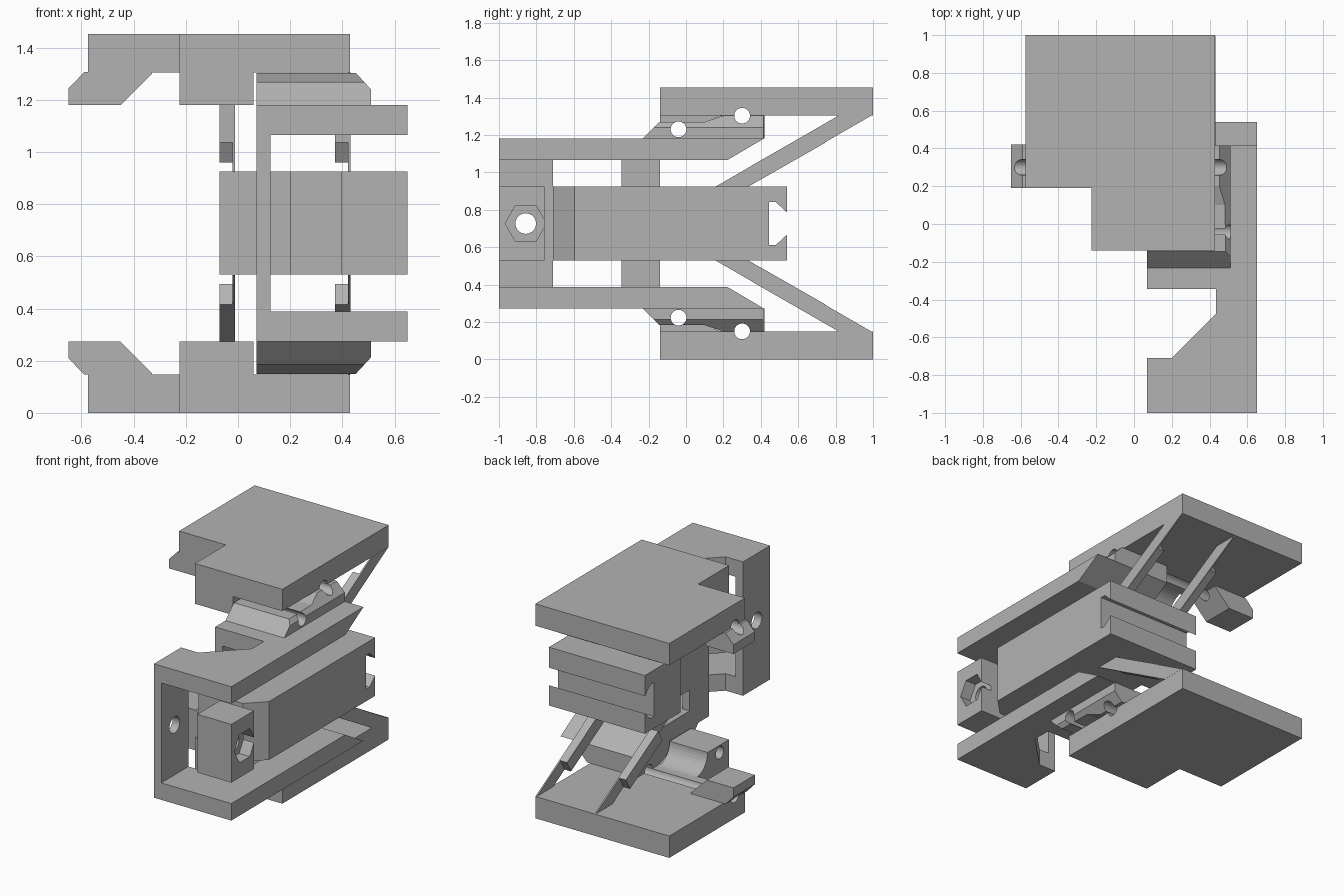
import bpy, bmesh, math
from mathutils import Matrix, Vector

if "Cube" in bpy.data.objects:
    bpy.data.objects.remove(bpy.data.objects["Cube"])

MID = 0.7265  # height of the symmetry plane
grey = bpy.data.materials.new("plain grey")
grey.diffuse_color = (0.45, 0.45, 0.45, 1)
grey.use_nodes = True
grey.node_tree.nodes["Principled BSDF"].inputs["Base Color"].default_value = grey.diffuse_color


def prism(name, pts, a, b, axis):
    """Extrude a 2D outline from a to b along axis (x: pts are y,z; y: x,z; z: x,y)."""
    place = {'x': lambda p, t: (t, p[0], p[1]),
             'y': lambda p, t: (p[0], t, p[1]),
             'z': lambda p, t: (p[0], p[1], t)}[axis]
    bm = bmesh.new()
    lo = [bm.verts.new(place(p, a)) for p in pts]
    hi = [bm.verts.new(place(p, b)) for p in pts]
    n = len(pts)
    bm.faces.new(lo)
    bm.faces.new(hi)
    for i in range(n):
        bm.faces.new((lo[i], lo[(i + 1) % n], hi[(i + 1) % n], hi[i]))
    bmesh.ops.recalc_face_normals(bm, faces=bm.faces)
    me = bpy.data.meshes.new(name)
    bm.to_mesh(me)
    bm.free()
    me.materials.append(grey)
    ob = bpy.data.objects.new(name, me)
    bpy.context.collection.objects.link(ob)
    return ob


def rect(a, b, c, d):
    return [(a, c), (b, c), (b, d), (a, d)]


def circle(y, z, r, n=32):
    return [(y + r * math.cos(2 * math.pi * i / n), z + r * math.sin(2 * math.pi * i / n)) for i in range(n)]


def cut(ob, *cutters):
    for c in cutters:
        m = ob.modifiers.new("cut", 'BOOLEAN')
        m.operation = 'DIFFERENCE'
        m.solver = 'EXACT'
        m.object = c
        c.hide_render = True
        c.hide_viewport = True
        c.display_type = 'WIRE'


def mirror_down(ob):
    """Copy the finished part to the lower half."""
    bpy.context.view_layer.update()
    dg = bpy.context.evaluated_depsgraph_get()
    me = bpy.data.meshes.new_from_object(ob.evaluated_get(dg))
    me.transform(Matrix.Translation((0, 0, 2 * MID)) @ Matrix.Scale(-1, 4, Vector((0, 0, 1))))
    me.flip_normals()
    low = bpy.data.objects.new(ob.name.replace("upper", "lower"), me)
    bpy.context.collection.objects.link(low)


# cutters for pin holes, the side notch and the screw
pin_front = prism("front_pin_cutter", circle(-0.04, 1.23, 0.042), -1, 1, 'x')
pin_back = prism("back_pin_cutter", circle(0.30, 1.303, 0.042), -1, 1, 'x')
notch = prism("notch_cutter", [(0.0, -0.71), (0.2, -0.71), (0.435, -0.475), (0.435, -0.345), (0.0, -0.345)],
              -0.2, 1.7, 'z')
screw = prism("screw_cutter", circle(-0.857, MID, 0.055), -1, 1, 'x')
nut = prism("nut_cutter", circle(-0.857, MID, 0.11, 6), 0.57, 0.8, 'x')

upper = []

# jaw plate, stepped at the front left corner
plate = prism("upper_plate", [(-0.575, 0.19), (-0.225, 0.19), (-0.225, -0.14), (0.43, -0.14), (0.43, 1), (-0.575, 1)],
              1.305, 1.453, 'z')
cut(plate, pin_back)

# hinge boss with a hollow curved back
curve = [(0.22 - 0.13 * math.cos(t * math.pi / 20), 1.18 + 0.126 * math.sin(t * math.pi / 20)) for t in range(11)]
boss = prism("upper_hinge_boss", [(-0.14, 1.305), (-0.14, 1.18)] + curve, -0.225, 0.06, 'x')
cut(boss, pin_front)

# knuckle on the left side
knuckle = prism("upper_knuckle", [(-0.33, 1.306), (-0.59, 1.306), (-0.65, 1.243), (-0.65, 1.18), (-0.45, 1.18),
                                  (-0.33, 1.3)], 0.19, 0.42, 'y')
cut(knuckle, pin_back)

# arm with tapered end
arm = prism("upper_arm", [(-1, 1.065), (0.22, 1.065), (0.415, 1.18), (-1, 1.18)], 0.07, 0.65, 'x')
cut(arm, notch)

# hinge lip on the arm, chamfered along its outer edge and sloped at the front
lip = prism("upper_hinge_lip", [(-0.235, 1.178), (0.415, 1.178), (0.415, 1.303), (0.2, 1.303), (0.1, 1.27), (-0.145, 1.268)],
            0.07, 0.51, 'x')
edge = prism("lip_chamfer_cutter", [(0.45, 1.305), (0.51, 1.24), (0.6, 1.24), (0.6, 1.4), (0.45, 1.4)], -0.5, 0.6, 'y')
cut(lip, edge, pin_front, pin_back)
upper += [plate, boss, knuckle, arm, lip]

# slanted struts: square bars held by thin blades
d = Vector((0.665, 0.38)).normalized()
nrm = Vector((d.y, -d.x)) * 0.089
foot = Vector((0.352, 1.037))
tip = foot + d * 0.40
bar = [foot, tip, tip + nrm, foot + nrm]
for side, x in (("left", -0.07), ("right", 0.372)):
    upper.append(prism(f"upper_{side}_strut", bar, x, x + 0.055, 'x'))
    upper.append(prism(f"upper_{side}_blade", [(0.16, 0.925), (0.335, 0.925), (0.995, 1.306), (0.82, 1.306)],
                       x + 0.049, x + 0.059, 'x'))
for ob in upper:
    mirror_down(ob)

# upright walls joining both arms
front_wall = prism("front_wall", rect(-1, -0.71, 0.275, 1.18), 0.07, 0.125, 'x')
cut(front_wall, screw)
prism("rear_wall", rect(-0.345, -0.14, 0.275, 1.18), 0.07, 0.125, 'x')

# centre block with a slot across its back
block = prism("centre_block", [(0.65, 0.54), (-0.07, 0.54), (-0.07, 0.16), (0.07, 0.16), (0.07, -0.345),
                               (0.435, -0.345), (0.435, -0.475), (0.2, -0.71), (0.535, -0.71), (0.65, -0.595)],
              0.53, 0.925, 'z')
slot = prism("slot_cutter", [(0.445, 0.612), (0.48, 0.612), (0.54, 0.667), (0.6, 0.667), (0.6, 0.786), (0.54, 0.786),
                             (0.48, 0.841), (0.445, 0.841)], -0.5, 1, 'x')
cut(block, slot)

# clamp block holding the nut
clamp = prism("nut_block", rect(-1, -0.757, 0.53, 0.925), 0.395, 0.65, 'x')
cut(clamp, screw, nut)
